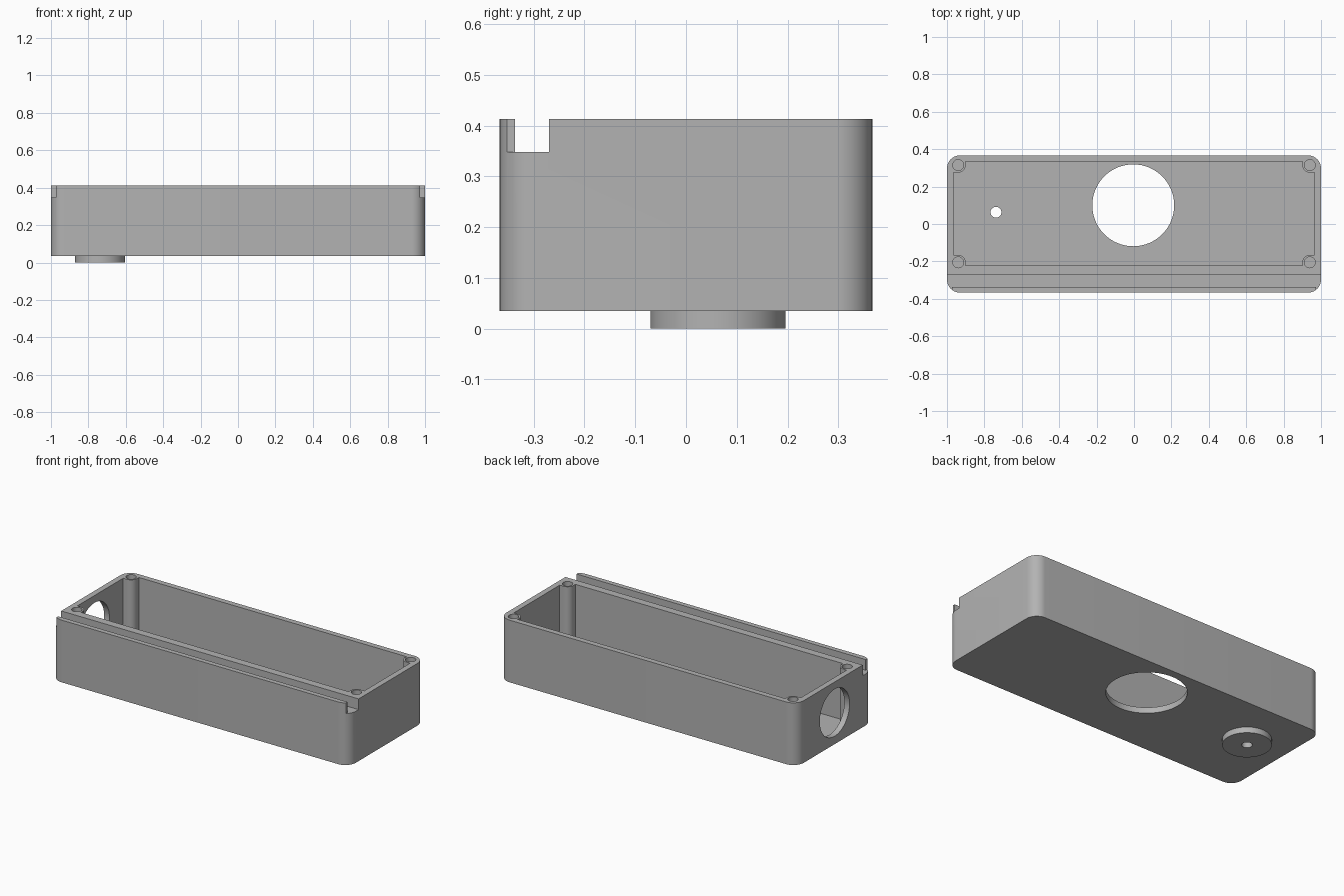
import bpy, bmesh
from math import sin, cos, radians, pi
from mathutils import Matrix, Vector

cube = bpy.data.objects.get("Cube")
if cube:
    bpy.data.objects.remove(cube, do_unlink=True)

grey = bpy.data.materials.new("grey_plastic")
grey.use_nodes = True
GREY = (0.45, 0.45, 0.45, 1)
grey.diffuse_color = GREY
grey.node_tree.nodes["Principled BSDF"].inputs["Base Color"].default_value = GREY

# Main sizes
DEPTH, BASE, TOP, WALL = 0.367, 0.035, 0.413, 0.035
FLOOR = BASE + WALL
OVER = TOP + 0.1
CAV_Y = 0.055                        # middle of the cavity
CAV_X, CAV_D = 1 - WALL, 0.278       # half sizes of the cavity
POST_X, POST_D, POST_R = 0.94, 0.26, 0.04


def arc(cx, cy, r, start, end, steps=12):
    angles = [radians(start + (end - start) * i / steps) for i in range(steps + 1)]
    return [(cx + r * cos(a), cy + r * sin(a)) for a in angles]


def four_quadrants(quarter):
    """Mirror a first-quadrant outline into a closed loop."""
    half = quarter + [(-x, y) for x, y in reversed(quarter)]
    return half + [(-x, -y) for x, y in half]


def prism(name, outline, z0, z1, cy=0.0):
    bm = bmesh.new()
    face = bm.faces.new([bm.verts.new((x, y + cy, z0)) for x, y in outline])
    walls = bmesh.ops.extrude_face_region(bm, geom=[face])
    verts = [v for v in walls["geom"] if isinstance(v, bmesh.types.BMVert)]
    bmesh.ops.translate(bm, verts=verts, vec=(0, 0, z1 - z0))
    bmesh.ops.recalc_face_normals(bm, faces=bm.faces)
    return finish(name, bm)


def cylinder(name, centre, r, length, axis="Z"):
    bm = bmesh.new()
    turn = Matrix.Rotation(pi / 2, 4, "Y") if axis == "X" else Matrix()
    bmesh.ops.create_cone(bm, cap_ends=True, segments=64, radius1=r, radius2=r,
                          depth=length, matrix=Matrix.Translation(centre) @ turn)
    return finish(name, bm)


def block(name, low, high):
    low, high = Vector(low), Vector(high)
    bm = bmesh.new()
    bmesh.ops.create_cube(bm, size=1, matrix=Matrix.Translation((low + high) / 2)
                          @ Matrix.Diagonal((*(high - low), 1)))
    return finish(name, bm)


def finish(name, bm):
    mesh = bpy.data.meshes.new(name)
    bm.to_mesh(mesh)
    bm.free()
    mesh.materials.append(grey)
    ob = bpy.data.objects.new(name, mesh)
    bpy.context.collection.objects.link(ob)
    return ob


def combine(target, tool, operation="DIFFERENCE"):
    tool.hide_render = True
    mod = target.modifiers.new(tool.name, "BOOLEAN")
    mod.object, mod.operation, mod.solver = tool, operation, "EXACT"
    bpy.context.view_layer.objects.active = target
    bpy.ops.object.modifier_apply(modifier=mod.name)
    bpy.data.objects.remove(tool, do_unlink=True)


# Rounded case with a round foot underneath
R = 0.07
case = prism("case", four_quadrants(arc(1 - R, DEPTH - R, R, 0, 90)), BASE, TOP)
FOOT = (-0.738, 0.063)
combine(case, cylinder("foot", (*FOOT, 0.025), 0.133, 0.05), "UNION")

# Cavity, leaving a rounded screw post in each corner
quarter = ([(CAV_X, POST_D - POST_R)]
           + arc(POST_X, POST_D, POST_R, 270, 180)
           + [(POST_X - POST_R, CAV_D)])
combine(case, prism("cavity", four_quadrants(quarter), FLOOR, OVER, CAV_Y))

# Screw holes in the posts
for sx in (-1, 1):
    for sy in (-1, 1):
        centre = (sx * POST_X, CAV_Y + sy * POST_D, (FLOOR + OVER) / 2)
        combine(case, cylinder("screw_hole", centre, 0.029, OVER - FLOOR))

# Groove behind the front lip, and the trimmed lip ends
GROOVE_Z, GROOVE_BACK = 0.348, -0.27
combine(case, block("groove", (-1.1, -0.337, GROOVE_Z), (1.1, GROOVE_BACK, OVER)))
for sx in (-1, 1):
    xs = sorted((sx * 0.973, sx * 1.1))
    combine(case, block("lip_end", (xs[0], -0.5, GROOVE_Z), (xs[1], GROOVE_BACK, OVER)))

# Openings in the floor, the foot and the right end wall
combine(case, cylinder("floor_opening", (-0.004, 0.1, BASE), 0.219, 0.2))
combine(case, cylinder("foot_hole", (*FOOT, BASE), 0.029, 0.2))
combine(case, cylinder("end_opening", (-1, 0, 0.226), 0.143, 0.2, "X"))

# Smooth curves, sharp edges
bpy.ops.object.select_all(action="DESELECT")
case.select_set(True)
bpy.context.view_layer.objects.active = case
bpy.ops.object.shade_smooth_by_angle(angle=radians(30))
